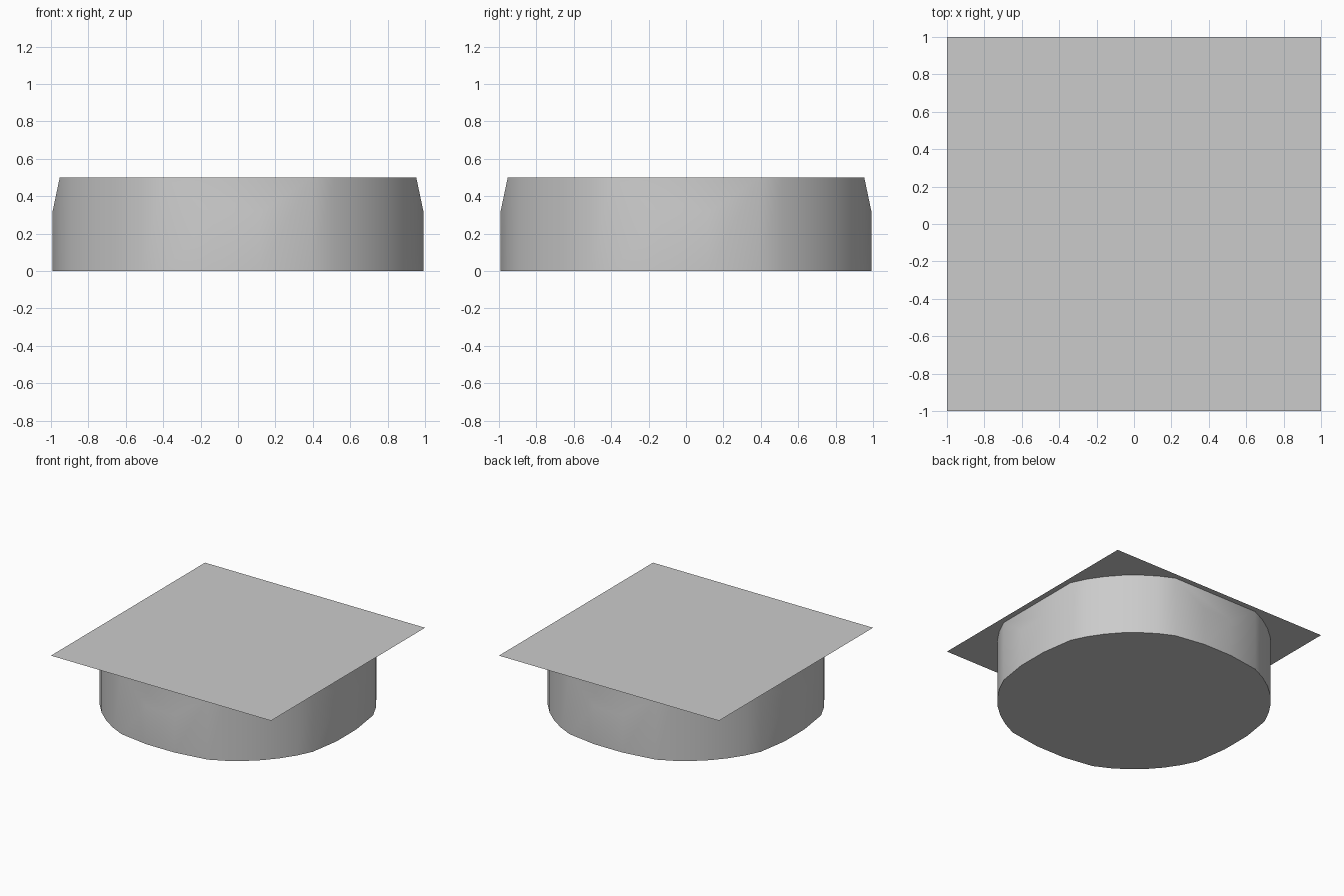
import bpy, bmesh
from math import sin, cos, atan2, hypot, pi
from mathutils import Matrix, Vector

if "Cube" in bpy.data.objects:
    bpy.data.objects.remove(bpy.data.objects["Cube"])

TOP, PANEL = 0.5, 0.31      # full height, height of the bulged side panels
FLAT, HALF = 0.953, 0.392   # distance and half length of each straight rim side
BULGE = 0.993               # distance of the bulged panels
SEGS = 6                    # facets per rounded corner


def make_object(name, bm):
    mesh = bpy.data.meshes.new(name)
    bm.to_mesh(mesh)
    bm.free()
    obj = bpy.data.objects.new(name, mesh)
    bpy.context.collection.objects.link(obj)
    return obj


# Round body: four bulged sides joined by rounded corners
bm = bmesh.new()
radius = hypot(FLAT, HALF)
start = atan2(-FLAT, HALF)
sweep = pi / 2 - 2 * atan2(HALF, FLAT)
outline = []
for k in range(4):
    rot = Matrix.Rotation(k * pi / 2, 3, 'Z')

    def vert(x, y, z):
        return bm.verts.new(rot @ Vector((x, y, z)))

    # side with a flat panel that slopes back to the straight rim
    a0, a1 = vert(-HALF, -FLAT, 0), vert(-HALF, -FLAT, TOP)
    b0, b1 = vert(-0.14, -BULGE, 0), vert(-0.14, -BULGE, PANEL)
    c0, c1 = vert(0.118, -BULGE, 0), vert(0.118, -BULGE, PANEL)
    d0, d1 = vert(HALF, -FLAT, 0), vert(HALF, -FLAT, TOP)
    for face in ((a0, b0, b1, a1), (b0, c0, c1, b1),
                 (c0, d0, d1, c1), (a1, b1, c1, d1)):
        bm.faces.new(face)
    outline += [a0, b0, c0, d0]

    # rounded corner
    low, high = d0, d1
    for i in range(1, SEGS + 1):
        ang = start + sweep * i / SEGS
        x, y = radius * cos(ang), radius * sin(ang)
        nlow, nhigh = vert(x, y, 0), vert(x, y, TOP)
        bm.faces.new((low, nlow, nhigh, high))
        low, high = nlow, nhigh
        if i < SEGS:
            outline.append(low)
bm.faces.new(outline[::-1])
bmesh.ops.remove_doubles(bm, verts=bm.verts, dist=0.0005)
bmesh.ops.recalc_face_normals(bm, faces=bm.faces)
body = make_object("round_body", bm)

# Square sheet lying on the body
bm = bmesh.new()
bmesh.ops.create_grid(bm, x_segments=1, y_segments=1, size=1,
                      matrix=Matrix.Translation((0, 0, TOP)))
make_object("square_top_sheet", bm)

# Smooth walls, sharp rims
bpy.context.view_layer.objects.active = body
body.select_set(True)
bpy.ops.object.shade_smooth_by_angle(angle=pi / 6)
